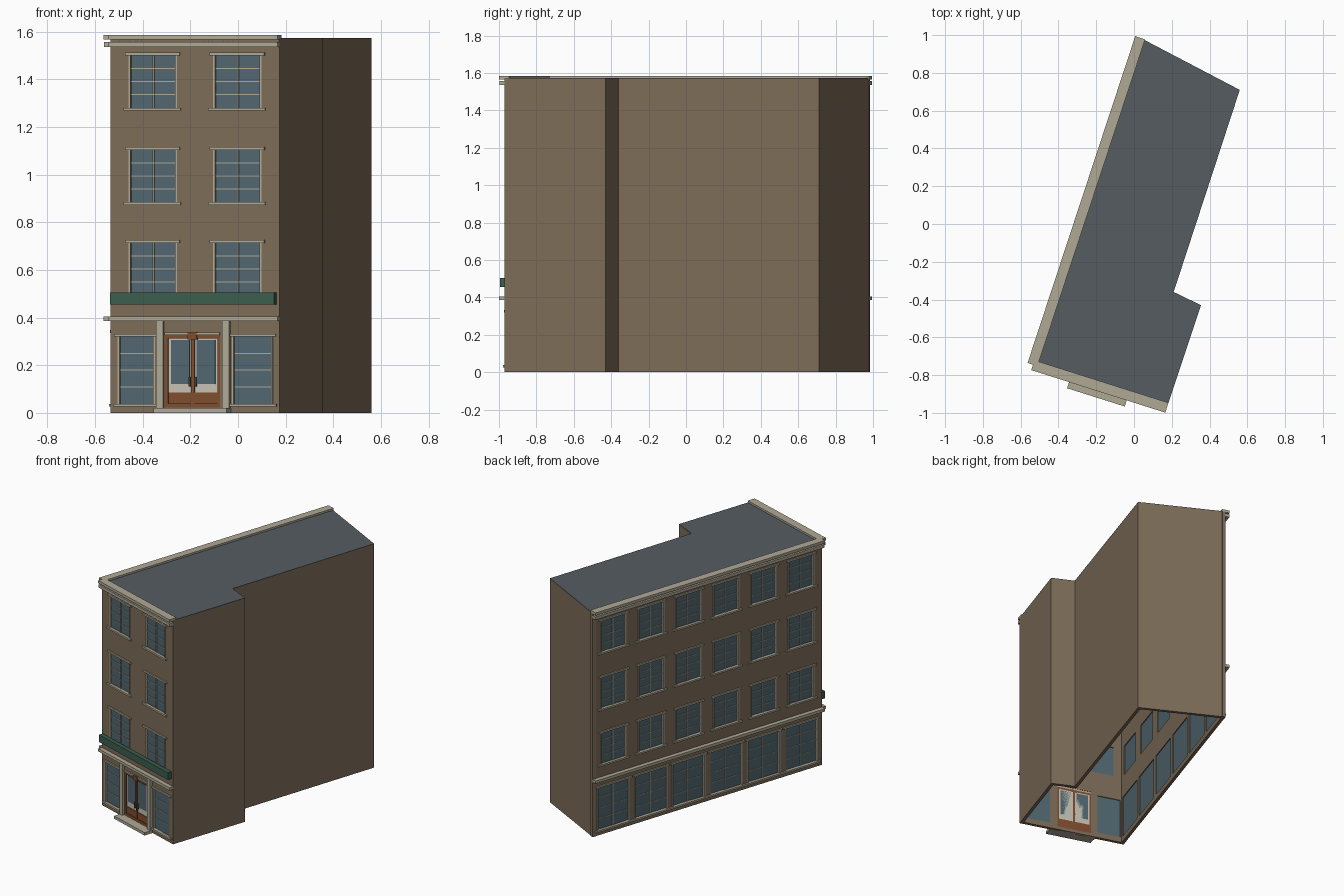
import bpy, bmesh
from mathutils import Vector

if "Cube" in bpy.data.objects:
    bpy.data.objects.remove(bpy.data.objects["Cube"])

# footprint corners, counter-clockwise from front left
A, B, F, E, D, C = [Vector(p) for p in
    ((-.535, -.745), (.175, -.97), (.355, -.43), (.21, -.36), (.56, .71), (.035, .985))]
TOP, THICK = 1.57, .022


def material(name, rgb):
    m = bpy.data.materials.new(name)
    m.diffuse_color = (*rgb, 1)
    m.use_nodes = True
    m.node_tree.nodes["Principled BSDF"].inputs["Base Color"].default_value = m.diffuse_color
    return m


BROWN = material("brick", (.205, .150, .098))
GLASS = material("glass", (.083, .135, .165))
STONE = material("stone", (.43, .395, .30))
SLATE = material("slate", (.09, .108, .118))
GREEN = material("green", (.044, .11, .075))
WOOD = material("wood", (.21, .075, .027))
CREAM = material("cream", (.56, .53, .45))
METAL = material("metal", (.08, .08, .04))


def finish(name, bm, mat, thick=0):
    me = bpy.data.meshes.new(name)
    bm.to_mesh(me)
    bm.free()
    ob = bpy.data.objects.new(name, me)
    bpy.context.collection.objects.link(ob)
    me.materials.append(mat)
    if thick:
        mod = ob.modifiers.new("thickness", 'SOLIDIFY')
        mod.thickness, mod.offset, mod.use_even_offset = thick, -1, True
    return ob


class Facade:
    """Straight wall addressed by distance along it, distance out of it, and height."""

    def __init__(self, name, p, q):
        self.name, self.p, self.len = name, p, (q - p).length
        self.d = (q - p).normalized()
        self.n = Vector((self.d.y, -self.d.x))
        self.parts = {}

    def at(self, s, o, z):
        v = self.p + self.d * s + self.n * o
        return Vector((v.x, v.y, z))

    def box(self, part, mat, s0, s1, o0, o1, z0, z1):
        bm, _ = self.parts.setdefault(part, (bmesh.new(), mat))
        rings = [[bm.verts.new(self.at(s, o, z)) for s, o in
                  ((s0, o1), (s1, o1), (s1, o0), (s0, o0))] for z in (z0, z1)]
        lo, hi = rings
        bm.faces.new(lo[::-1])
        bm.faces.new(hi)
        for i in range(4):
            j = (i + 1) % 4
            bm.faces.new((lo[i], lo[j], hi[j], hi[i]))

    def wall(self, holes):
        # gridded sheet with openings left out, thickened inwards
        ss = sorted({0, self.len, *(round(h[i], 4) for h in holes for i in (0, 1))})
        zs = sorted({0, TOP, *(round(h[i], 4) for h in holes for i in (2, 3))})
        bm = bmesh.new()
        for s0, s1 in zip(ss, ss[1:]):
            for z0, z1 in zip(zs, zs[1:]):
                sm, zm = (s0 + s1) / 2, (z0 + z1) / 2
                if any(h[0] < sm < h[1] and h[2] < zm < h[3] for h in holes):
                    continue
                bm.faces.new([bm.verts.new(self.at(s, 0, z)) for s, z in
                              ((s0, z0), (s1, z0), (s1, z1), (s0, z1))])
        bmesh.ops.remove_doubles(bm, verts=bm.verts, dist=1e-5)
        finish(self.name + "_wall", bm, BROWN, THICK)

    def window(self, s0, s1, z0, z1, mullion=True):
        self.box("glass", GLASS, s0, s1, -.016, -.011, z0, z1)
        fr = lambda *a: self.box("window_frames", STONE, a[0], a[1], -.012, a[4], a[2], a[3])
        fr(s0, s0 + .008, z0, z1, .003)
        fr(s1 - .008, s1, z0, z1, .003)
        if mullion:
            m = (s0 + s1) / 2
            fr(m - .003, m + .003, z0, z1, -.005)
        for k in (1, 2, 3):
            z = z0 + (z1 - z0) * k / 4
            fr(s0, s1, z - .002, z + .002, -.007)
        # sill and lintel
        self.box("sills", STONE, s0 - .018, s1 + .018, -.012, .012, z0 - .012, z0)
        self.box("lintels", STONE, s0 - .014, s1 + .014, -.012, .009, z1, z1 + .012)

    def build(self):
        for part, (bm, mat) in self.parts.items():
            finish(self.name + "_" + part, bm, mat)


front, side = Facade("front", A, B), Facade("side", C, A)
FLOORS = ((.495, .713), (.885, 1.103), (1.28, 1.5))

# window positions: (start, end, bottom, top)
front_upper = [(s, s + .213, *z) for s in (.08, .452) for z in FLOORS]
front_shop = [(.032, .196, .038, .32), (.535, .715, .038, .32)]
door_hole = (.241, .483, .022, .338)
centres = [side.len / 2 + (i - 2.5) * .298 for i in range(6)]
side_upper = [(c - .104, c + .104, *z) for c in centres for z in FLOORS]
side_shop = [(c - .13, c + .13, .038, .335) for c in centres]

front.wall(front_upper + front_shop + [door_hole])
side.wall(side_upper + side_shop)
for w in front_upper:
    front.window(*w)
for w in front_shop:
    front.window(*w, mullion=False)
for w in side_upper + side_shop:
    side.window(*w)

# cornices and belt course on both street faces
for f in (front, side):
    f.box("top_cornice", STONE, 0, f.len, -.025, .03, 1.566, 1.585)
    f.box("lower_cornice", STONE, 0, f.len, -.01, .028, 1.535, 1.556)
    f.box("belt_course", STONE, 0, f.len, -.01, .03, .385, .405)

# sign board, pilasters and doorstep
front.box("sign_board", GREEN, .008, .73, 0, .03, .455, .505)
for s in (.205, .497):
    front.box("pilasters", STONE, s, s + .031, -.005, .018, 0, .386)
front.box("doorstep", STONE, .21, .53, -.02, .064, 0, .02)

# double doors, mirrored about the middle of the opening
s0, s1, z0, z1 = door_hole
mid = (s0 + s1) / 2
front.box("door_threshold", WOOD, s0, s1, -.02, .004, z0, .04)
front.box("door_head", WOOD, s0, s1, -.02, .002, .312, .326)
front.box("door_lintel", STONE, s0, s1, -.02, .008, .326, z1)
front.box("door_crown", WOOD, mid - .02, mid + .02, -.02, .012, .308, .34)
front.box("door_meeting_stile", WOOD, mid - .007, mid + .007, -.02, 0, .04, .312)
for k in (-1, 1):
    def leaf(part, mat, a, b, o, za, zb):
        lo, hi = sorted((mid + k * a, mid + k * b))
        front.box(part, mat, lo, hi, -.02, o, za, zb)
    leaf("door_stiles", WOOD, .108, .121, 0, .04, .312)
    leaf("door_bottom_rail", WOOD, .007, .108, -.002, .04, .085)
    leaf("door_panels", CREAM, .007, .108, -.007, .085, .312)
    leaf("door_glass", GLASS, .015, .097, -.005, .122, .305)
    leaf("door_handles", METAL, .009, .016, .008, .11, .15)
front.build()
side.build()

# plain party walls around the right and back
bm = bmesh.new()
pts = (B, F, E, D, C)
low = [bm.verts.new((p.x, p.y, 0)) for p in pts]
high = [bm.verts.new((p.x, p.y, TOP)) for p in pts]
for i in range(4):
    bm.faces.new((low[i], low[i + 1], high[i + 1], high[i]))
finish("party_walls", bm, BROWN, THICK)

# flat roof
bm = bmesh.new()
bm.faces.new([bm.verts.new((p.x, p.y, TOP + .002)) for p in (A, B, F, E, D, C)])
finish("flat_roof", bm, SLATE, .015)
